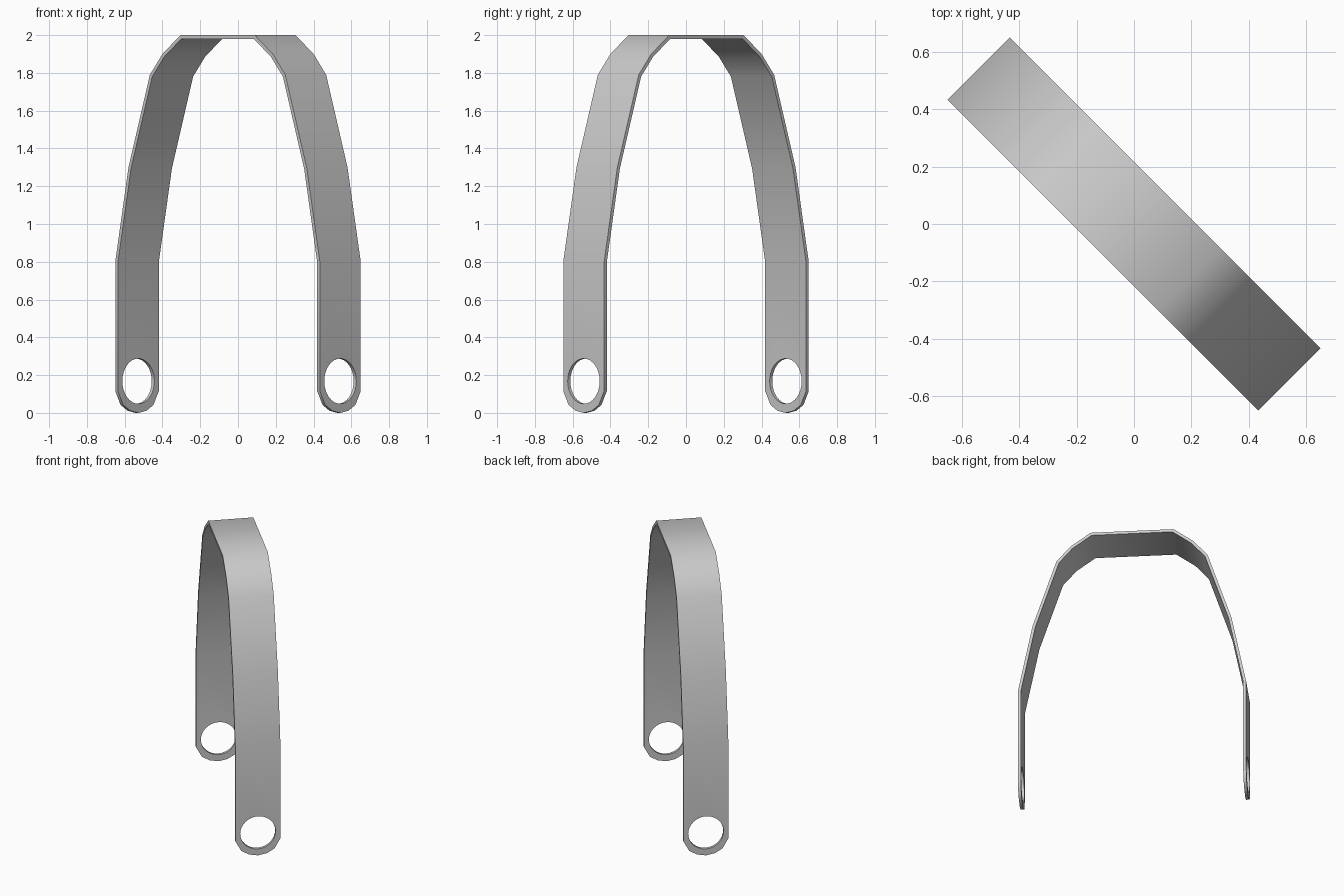
import bpy, bmesh, math

if "Cube" in bpy.data.objects:
    bpy.data.objects.remove(bpy.data.objects["Cube"])

HALF_W, THICK = 0.153, 0.02
TURN = math.radians(-45)

# outer side profile of one half of the strap (distance from centre, height)
half = [(0.278, 2.0), (0.413, 1.9), (0.507, 1.79), (0.667, 1.3), (0.766, 0.8)]
path = [(-x, z) for x, z in reversed(half)] + half

# rounded tip outline (across the width, height)
tip = [(HALF_W, 0.115), (0.113, 0.042), (0.06, 0.011), (0, 0)]
tip_loop = [(-y, z) for y, z in tip] + list(reversed(tip[:-1]))

bm = bmesh.new()
lo = [bm.verts.new((x, -HALF_W, z)) for x, z in path]
hi = [bm.verts.new((x, HALF_W, z)) for x, z in path]
for i in range(len(path) - 1):
    bm.faces.new((lo[i], lo[i + 1], hi[i + 1], hi[i]))

# straight legs with rounded tips
end = half[-1][0]
right = [bm.verts.new((end, y, z)) for y, z in tip_loop]
bm.faces.new([lo[-1]] + right + [hi[-1]])
left = [bm.verts.new((-end, -y, z)) for y, z in tip_loop]
bm.faces.new([hi[0]] + left + [lo[0]])

mesh = bpy.data.meshes.new("strap_handle")
bm.to_mesh(mesh)
bm.free()
strap = bpy.data.objects.new("strap_handle", mesh)
bpy.context.collection.objects.link(strap)
strap.rotation_euler.z = TURN

# cutter for the two pivot holes
bpy.ops.mesh.primitive_cylinder_add(vertices=32, radius=0.12, depth=2,
                                    location=(0, 0, 0.168),
                                    rotation=(0, math.pi / 2, TURN))
cutter = bpy.context.object
cutter.name = "hole_cutter"
cutter.hide_render = True

# thickness, then holes
solid = strap.modifiers.new("thickness", 'SOLIDIFY')
solid.thickness = THICK
solid.offset = -1
solid.use_even_offset = True
cut = strap.modifiers.new("holes", 'BOOLEAN')
cut.operation = 'DIFFERENCE'
cut.solver = 'EXACT'
cut.object = cutter

bpy.ops.object.select_all(action='DESELECT')
strap.select_set(True)
bpy.context.view_layer.objects.active = strap
bpy.ops.object.modifier_apply(modifier="thickness")
bpy.ops.object.modifier_apply(modifier="holes")
bpy.data.objects.remove(cutter)
bpy.ops.object.shade_smooth_by_angle(angle=math.radians(40))
